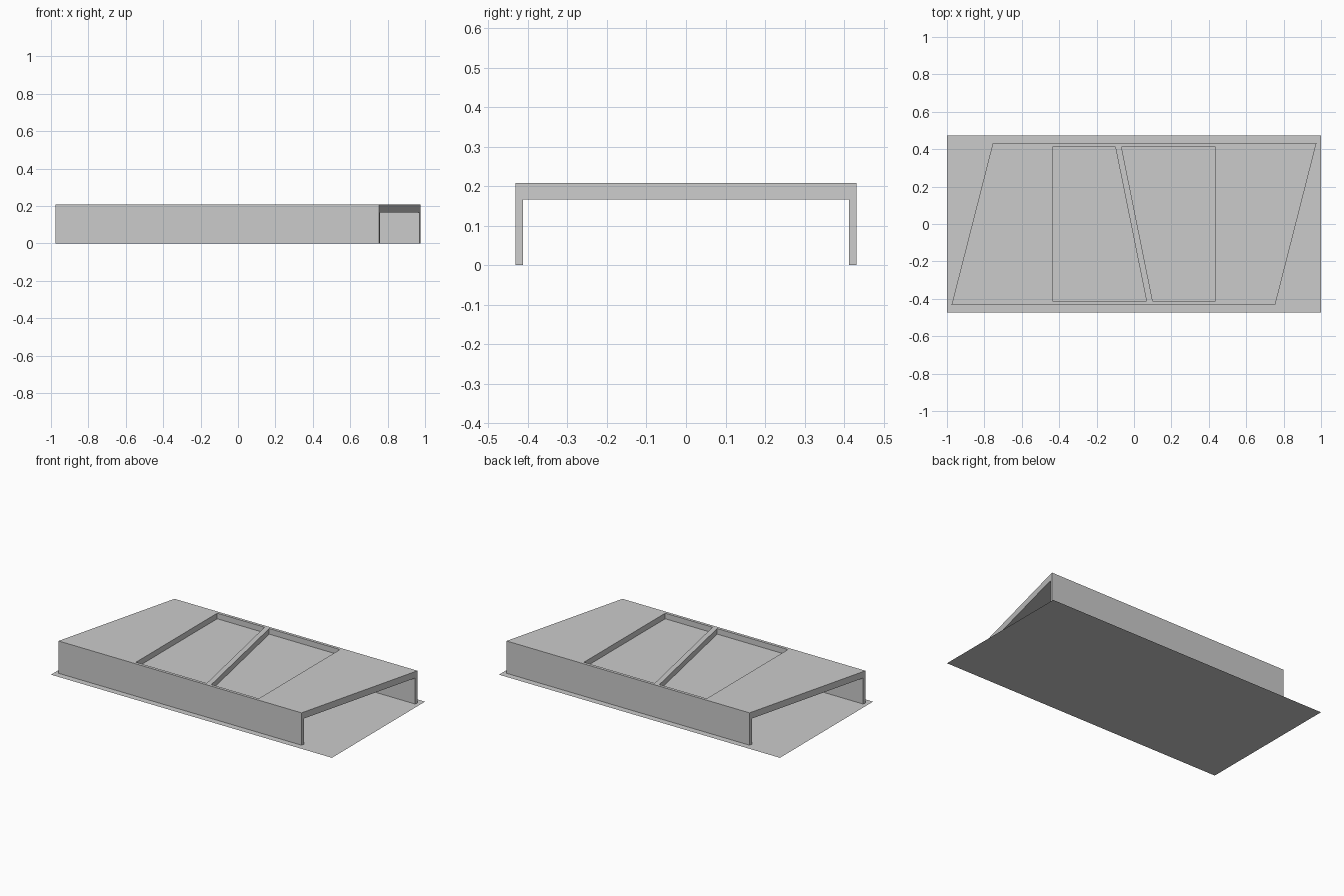
import bpy, bmesh

if "Cube" in bpy.data.objects:
    bpy.data.objects.remove(bpy.data.objects["Cube"])

TOP, UNDER = 0.208, 0.166      # table top and its underside
W, INNER = 0.432, 0.413        # outer and inner half depth
HALF, SKEW = 0.865, 0.255      # half length and slant of the ends


def prism(name, start, end):
    """Solid between two matching outlines."""
    bm = bmesh.new()
    a = [bm.verts.new(p) for p in start]
    b = [bm.verts.new(p) for p in end]
    bm.faces.new(a)
    bm.faces.new(b[::-1])
    n = len(a)
    for i in range(n):
        bm.faces.new((a[i], b[i], b[(i + 1) % n], a[(i + 1) % n]))
    bmesh.ops.recalc_face_normals(bm, faces=bm.faces)
    mesh = bpy.data.meshes.new(name)
    bm.to_mesh(mesh)
    bm.free()
    ob = bpy.data.objects.new(name, mesh)
    bpy.context.collection.objects.link(ob)
    return ob


# Table: U-shaped profile swept along x with slanted ends
profile = [(-W, 0), (-W, TOP), (W, TOP), (W, 0),
           (INNER, 0), (INNER, UNDER), (-INNER, UNDER), (-INNER, 0)]
table = prism("table_body",
              [(-HALF + SKEW * y, y, z) for y, z in profile],
              [(HALF + SKEW * y, y, z) for y, z in profile])

# Two recessed trays separated by a slanted divider; the second is the first turned half round
tray = [(-0.437, INNER), (-0.10, INNER), (0.067, -INNER), (-0.437, -INNER)]
for side, s in (("left", 1), ("right", -1)):
    cutter = prism("tray_cutter_" + side,
                   [(s * x, s * y, 0.172) for x, y in tray],
                   [(s * x, s * y, TOP + 0.1) for x, y in tray])
    cutter.hide_render = True
    cutter.hide_set(True)
    mod = table.modifiers.new("tray_" + side, 'BOOLEAN')
    mod.operation = 'DIFFERENCE'
    mod.solver = 'EXACT'
    mod.object = cutter

# Apply the cuts and remove the helpers
bpy.context.view_layer.objects.active = table
for mod in list(table.modifiers):
    cutter = mod.object
    bpy.ops.object.modifier_apply(modifier=mod.name)
    bpy.data.objects.remove(cutter)

# Flat rug under the table
bpy.ops.mesh.primitive_plane_add(size=2)
rug = bpy.context.object
rug.name = "rug"
rug.scale = (1, 0.473, 1)
